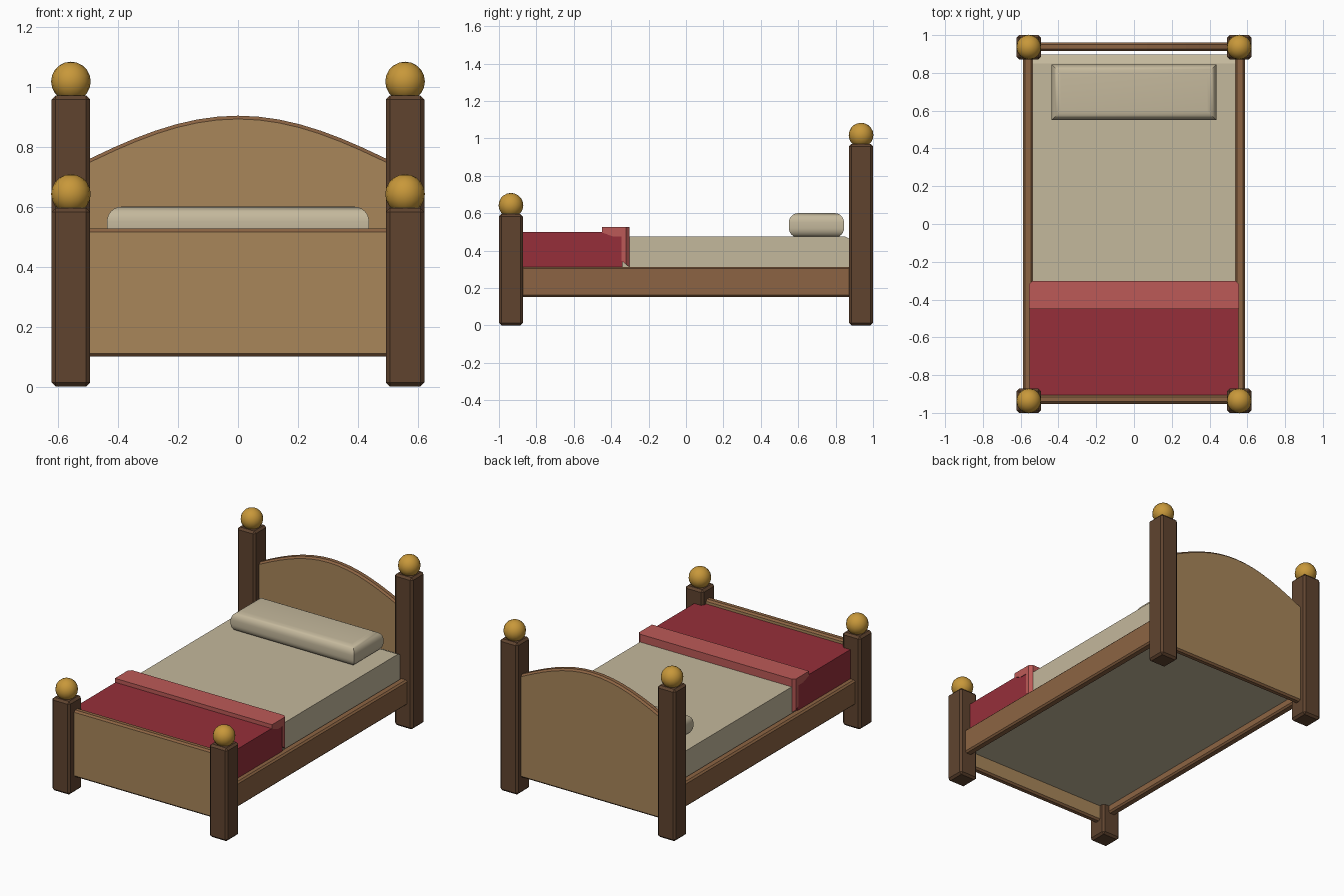
import bpy, bmesh, math

if "Cube" in bpy.data.objects:
    bpy.data.objects.remove(bpy.data.objects["Cube"])


def material(name, rgb):
    m = bpy.data.materials.new(name)
    lin = [((c / 255 + 0.055) / 1.055) ** 2.4 for c in rgb]
    m.diffuse_color = (*lin, 1)
    m.use_nodes = True
    m.node_tree.nodes["Principled BSDF"].inputs["Base Color"].default_value = m.diffuse_color
    return m


DARK = material("dark wood", (96, 68, 47))
MID = material("mid wood", (140, 100, 67))
TAN = material("tan wood", (168, 134, 90))
LINEN = material("linen", (196, 184, 156))
RED = material("red blanket", (150, 47, 58))
PINK = material("pink fold", (188, 90, 87))
GOLD = material("gold", (200, 152, 58))


def finish(name, bm, mats, rule=None):
    bmesh.ops.recalc_face_normals(bm, faces=bm.faces[:])
    bm.normal_update()
    if rule:
        for f in bm.faces:
            f.material_index = rule(f)
    me = bpy.data.meshes.new(name)
    bm.to_mesh(me)
    bm.free()
    for m in mats:
        me.materials.append(m)
    ob = bpy.data.objects.new(name, me)
    bpy.context.collection.objects.link(ob)
    return ob


def bevel(bm, edges, width):
    bmesh.ops.bevel(bm, geom=edges, offset=width, segments=1, affect='EDGES', profile=0.5)


def prism(pts, axis, a, b):
    """Extrude a 2D profile along an axis from a to b."""
    bm = bmesh.new()

    def place(p, t):
        return (t, p[0], p[1]) if axis == 'x' else (p[0], t, p[1])
    lo = [bm.verts.new(place(p, a)) for p in pts]
    hi = [bm.verts.new(place(p, b)) for p in pts]
    bm.faces.new(lo)
    bm.faces.new(hi)
    n = len(pts)
    for i in range(n):
        j = (i + 1) % n
        bm.faces.new((lo[i], lo[j], hi[j], hi[i]))
    bmesh.ops.recalc_face_normals(bm, faces=bm.faces[:])
    return bm


def rect(u0, u1, v0, v1):
    return [(u0, v0), (u1, v0), (u1, v1), (u0, v1)]


def sharp(bm):
    return [e for e in bm.edges if e.calc_face_angle(0) > 0.6]


# Posts with ball finials
PX, PY, HALF = 0.557, 0.936, 0.064
for end, y, top in (("head", PY, 0.97), ("foot", -PY, 0.595)):
    for side, x in (("left", -PX), ("right", PX)):
        bm = prism(rect(x - HALF, x + HALF, 0, top), 'y', y - HALF, y + HALF)
        bevel(bm, sharp(bm), 0.013)
        finish(f"{end}_post_{side}", bm, [DARK])
        bm = bmesh.new()
        bmesh.ops.create_uvsphere(bm, u_segments=16, v_segments=10, radius=0.066)
        bmesh.ops.translate(bm, verts=bm.verts[:], vec=(x, y, top + 0.047))
        for f in bm.faces:
            f.smooth = True
        finish(f"{end}_finial_{side}", bm, [GOLD])

# Arched headboard and straight footboard, tan faces with a darker rim
W = 0.55
arch = [(W - 2 * W * i / 16, 0) for i in range(17)]
arch = [(x, 0.903 - 0.174 * (1 - math.cos(math.pi / 2 * x / PX))) for x, _ in arch]
for name, pts, y in (("headboard", [(-W, 0.10), (W, 0.10)] + arch, 0.939),
                     ("footboard", rect(-W, W, 0.10, 0.527), -0.929)):
    bm = prism(pts, 'y', y - 0.023, y + 0.023)
    bevel(bm, sharp(bm), 0.011)
    finish(name, bm, [TAN, MID], lambda f: 0 if abs(f.normal.y) > 0.9 else 1)

# Side rails
for side, s in (("left", -1), ("right", 1)):
    a, b = sorted((s * 0.535, s * 0.587))
    bm = prism(rect(-0.92, 0.92, 0.153, 0.313), 'x', a, b)
    bevel(bm, sharp(bm), 0.01)
    finish(f"side_rail_{side}", bm, [MID])

# Mattress with sloped head edge
finish("mattress", prism([(-0.906, 0.20), (0.897, 0.20), (0.897, 0.452), (0.85, 0.475),
                          (-0.906, 0.475)], 'x', -0.537, 0.537), [LINEN])

# Blanket and its turned-back fold
finish("blanket", prism(rect(-0.908, -0.34, 0.305, 0.50), 'x', -0.552, 0.552), [RED])
bm = prism([(-0.45, 0.497), (-0.45, 0.525), (-0.302, 0.525), (-0.302, 0.312),
            (-0.345, 0.345), (-0.345, 0.475), (-0.39, 0.475)], 'x', -0.556, 0.556)
bevel(bm, [e for e in bm.edges
           if all(abs(v.co.y + 0.302) < 1e-4 for v in e.verts)
           and abs(e.verts[0].co.x - e.verts[1].co.x) < 1e-4], 0.018)
finish("blanket_fold", bm, [PINK])

# Pillow: stacked rectangles with rounded rims and mitred corners
bm = bmesh.new()
R, N = 0.05, 6
levels = [(R * (1 - math.cos(t)), 0.47 + R - R * math.sin(t))
          for t in [math.pi / 2 * (1 - i / N) for i in range(N + 1)]]
levels += [(d, 1.07 - z) for d, z in reversed(levels)]
rings = []
for d, z in levels:
    xs, y0, y1 = 0.437 - d, 0.55 + d, 0.845 - d
    rings.append([bm.verts.new((*p, z)) for p in rect(-xs, xs, y0, y1)])
for r0, r1 in zip(rings, rings[1:]):
    for i in range(4):
        j = (i + 1) % 4
        bm.faces.new((r0[i], r0[j], r1[j], r1[i])).smooth = True
bm.faces.new(rings[0])
bm.faces.new(rings[-1])
pillow = finish("pillow", bm, [LINEN])
bpy.context.view_layer.objects.active = pillow
pillow.select_set(True)
bpy.ops.object.shade_smooth_by_angle(angle=math.radians(35))
